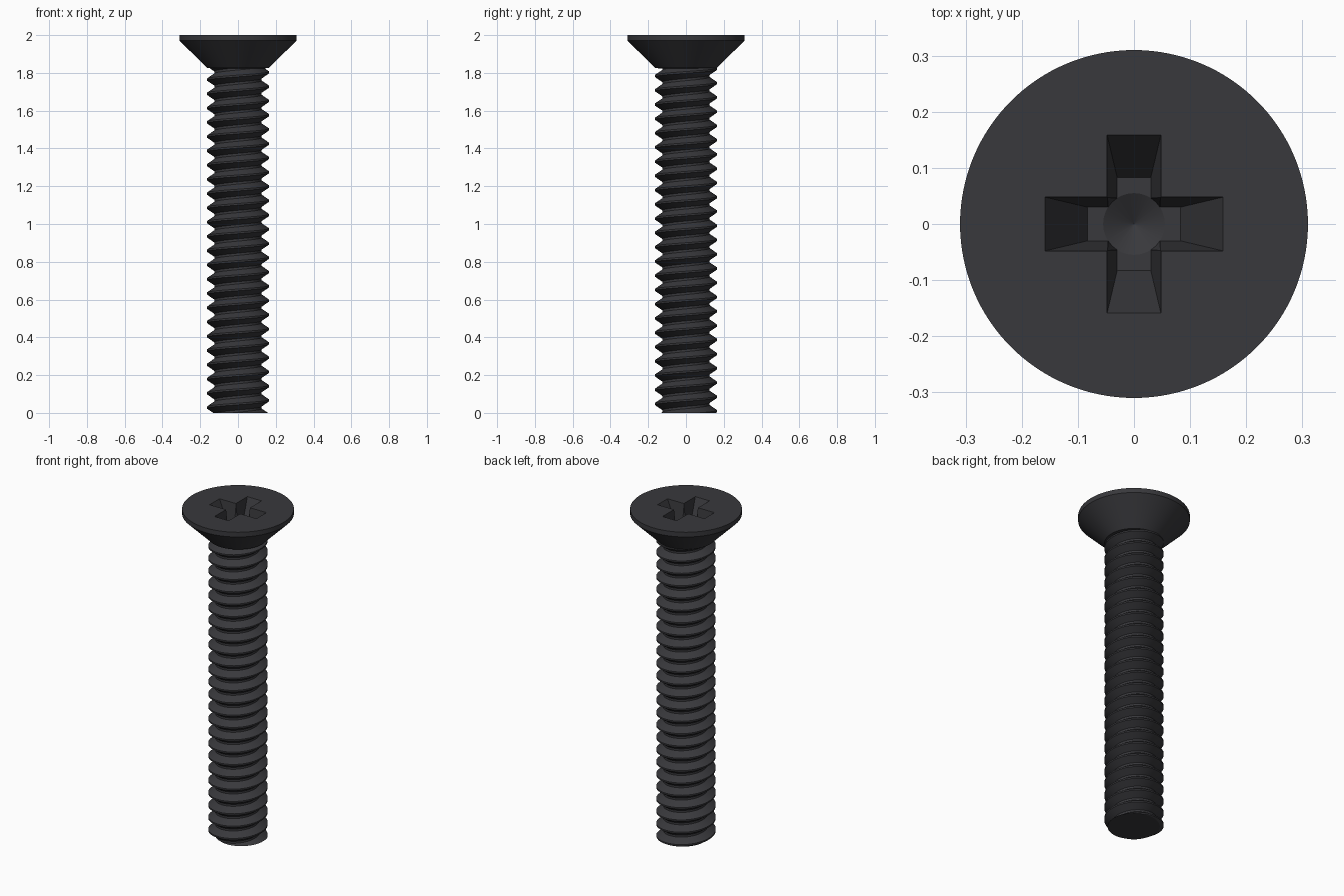
import bpy, bmesh
from math import cos, sin, pi

if "Cube" in bpy.data.objects:
    bpy.data.objects.remove(bpy.data.objects["Cube"])

PITCH = 0.0755
R_MAJOR, R_MINOR = 0.165, 0.125
TOP = 1.84

mat = bpy.data.materials.new("black_oxide")
mat.diffuse_color = (0.04, 0.04, 0.045, 1)
mat.use_nodes = True
mat.node_tree.nodes["Principled BSDF"].inputs["Base Color"].default_value = mat.diffuse_color


def add_object(name, bm):
    bmesh.ops.recalc_face_normals(bm, faces=bm.faces)
    me = bpy.data.meshes.new(name)
    bm.to_mesh(me)
    bm.free()
    ob = bpy.data.objects.new(name, me)
    bpy.context.collection.objects.link(ob)
    return ob


def loft(name, rings):
    """Solid skinned through matching rings of points, capped at both ends."""
    bm = bmesh.new()
    loops = [[bm.verts.new(p) for p in ring] for ring in rings]
    n = len(loops[0])
    for a, b in zip(loops, loops[1:]):
        for i in range(n):
            j = (i + 1) % n
            bm.faces.new((a[i], a[j], b[j], b[i]))
    bm.faces.new(loops[0])
    bm.faces.new(loops[-1])
    return add_object(name, bm)


def lathe(name, profile, n):
    return loft(name, [[(r * cos(2 * pi * i / n), r * sin(2 * pi * i / n), z)
                        for i in range(n)] for r, z in profile])


def rect(x, y, z):
    return [(-x, -y, z), (x, -y, z), (x, y, z), (-x, y, z)]


def smooth(ob):
    ob.data.materials.clear()
    ob.data.materials.append(mat)
    bpy.ops.object.select_all(action='DESELECT')
    ob.select_set(True)
    bpy.context.view_layer.objects.active = ob
    bpy.ops.object.shade_smooth_by_angle(angle=0.4)


# Countersunk head, with a hidden plug reaching into the shank
head = lathe("countersunk_head",
             [(0.12, 1.76), (0.12, 1.822), (0.163, 1.826), (0.31, 1.971), (0.31, 2.0)], 128)

# Cross recess: two tapered slots plus a central pit with a conical floor
FLOOR, OVER = 1.85, 2.03
g = (OVER - FLOOR) / (2.0 - FLOOR)
a0, a1 = 0.083, 0.083 + 0.076 * g
w0, w1 = 0.03, 0.03 + 0.018 * g
cutters = [
    loft("slot_cutter_x", [rect(a0, w0, FLOOR), rect(a1, w1, OVER)]),
    loft("slot_cutter_y", [rect(w0, a0, FLOOR), rect(w1, a1, OVER)]),
    lathe("pit_cutter", [(0.0005, 1.818), (0.055, FLOOR), (0.055 + 0.012 * g, OVER)], 48),
]
bpy.context.view_layer.objects.active = head
for c in cutters:
    c.hide_render = True
    m = head.modifiers.new("recess", 'BOOLEAN')
    m.operation, m.solver, m.object = 'DIFFERENCE', 'EXACT', c
    bpy.ops.object.modifier_apply(modifier=m.name)
for c in cutters:
    bpy.data.objects.remove(c)
smooth(head)

# Threaded shank: V profile swept along a right-handed helix
SEG = 64
shape = [(R_MINOR, -0.5), (R_MINOR, -0.42), (R_MAJOR, -0.06), (R_MAJOR, 0.06),
         (R_MINOR, 0.42), (R_MINOR, 0.5)]
bm = bmesh.new()
prev = None
for k in range(-2 * SEG, int((TOP / PITCH + 2) * SEG)):
    t = 2 * pi * k / SEG
    z = PITCH * (k / SEG - 0.125)
    row = [bm.verts.new((r * cos(t), r * sin(t), z + PITCH * f)) for r, f in shape]
    if prev:
        for i in range(len(shape) - 1):
            bm.faces.new((prev[i], row[i], row[i + 1], prev[i + 1]))
    prev = row
bmesh.ops.remove_doubles(bm, verts=bm.verts, dist=1e-5)

# Trim the thread at both ends and close the flat tip
bmesh.ops.bisect_plane(bm, geom=bm.verts[:] + bm.edges[:] + bm.faces[:], dist=1e-6,
                       plane_co=(0, 0, TOP), plane_no=(0, 0, 1), clear_outer=True)
cut = bmesh.ops.bisect_plane(bm, geom=bm.verts[:] + bm.edges[:] + bm.faces[:], dist=1e-6,
                             plane_co=(0, 0, 0), plane_no=(0, 0, -1), clear_outer=True)
rim = [e for e in cut["geom_cut"] if isinstance(e, bmesh.types.BMEdge)]
bmesh.ops.edgeloop_fill(bm, edges=rim)
smooth(add_object("threaded_shank", bm))
